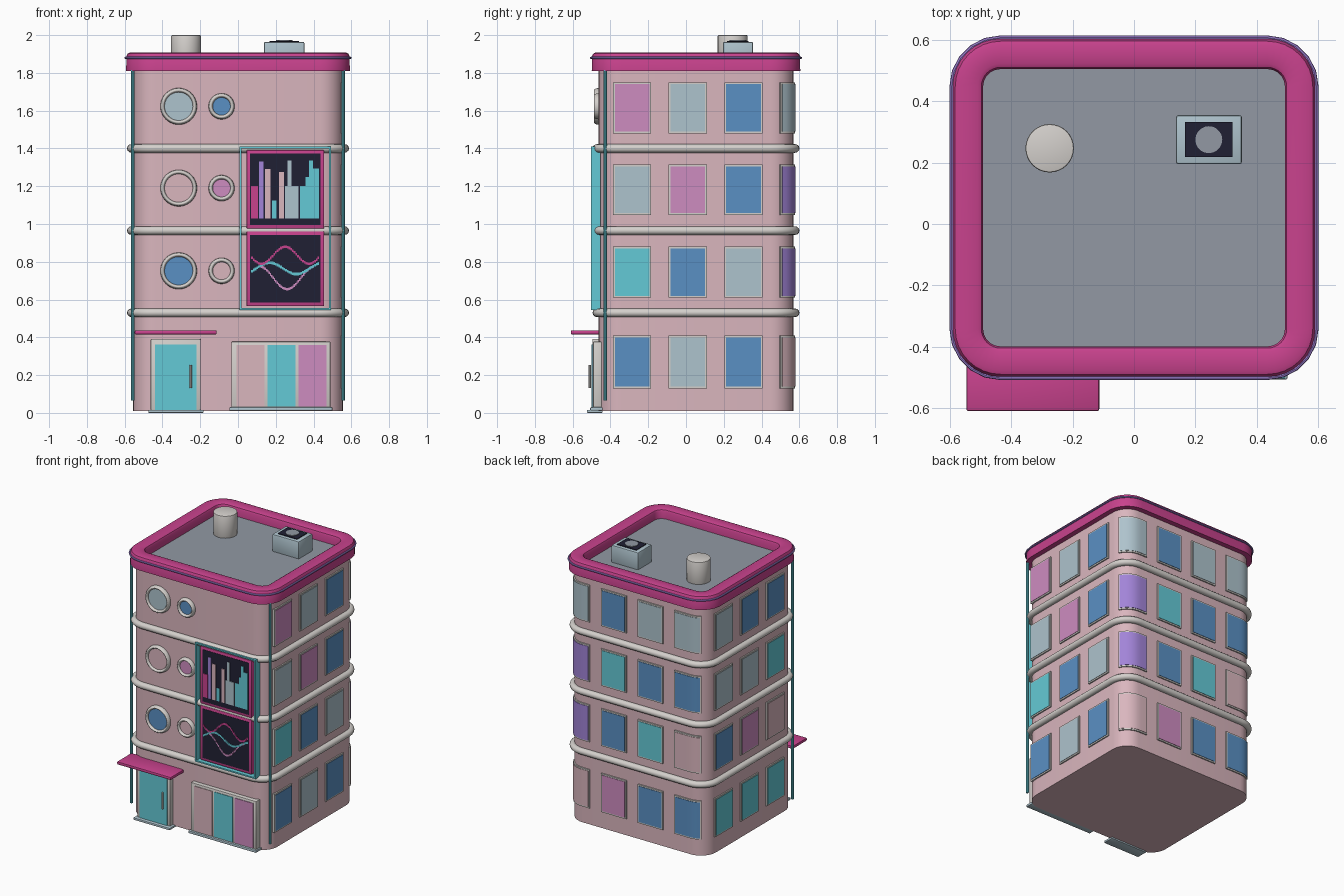
import bpy, bmesh, math
from mathutils import Matrix

if "Cube" in bpy.data.objects:
    bpy.data.objects.remove(bpy.data.objects["Cube"])

HX, HY, CY, R = 0.555, 0.515, 0.053, 0.12     # plan half sizes, centre y, corner radius
SX, SY = HX - R, HY - R
ARC = R * math.pi / 2
FY = CY - HY                                  # front wall plane


def mat(name, r, g, b):
    m = bpy.data.materials.new(name)
    lin = lambda c: (c / 255 / 12.92) if c < 11 else ((c / 255 + 0.055) / 1.055) ** 2.4
    m.diffuse_color = (lin(r), lin(g), lin(b), 1)
    m.use_nodes = True
    m.node_tree.nodes["Principled BSDF"].inputs["Base Color"].default_value = m.diffuse_color
    return m


M = {n: mat(n, *c) for n, c in {
    "wall_pink": (218, 182, 190), "hot_pink": (200, 66, 141), "roof_grey": (146, 153, 163),
    "off_white": (212, 208, 204), "cyan": (100, 202, 214), "blue": (90, 144, 196),
    "pale_blue": (174, 195, 205), "orchid": (206, 140, 192), "lavender": (162, 132, 216),
    "navy": (32, 32, 52)}.items()}
NAMES = list(M)


def finish(name, bm, colors):
    bmesh.ops.recalc_face_normals(bm, faces=bm.faces)
    me = bpy.data.meshes.new(name)
    bm.to_mesh(me)
    bm.free()
    for c in colors:
        me.materials.append(M[c])
    me.shade_smooth()
    me.set_sharp_from_angle(angle=math.radians(35))
    ob = bpy.data.objects.new(name, me)
    bpy.context.collection.objects.link(ob)
    return ob


def box_into(bm, x0, x1, y0, y1, z0, z1, idx=0):
    r = bmesh.ops.create_cube(bm, size=1)
    for v in r["verts"]:
        v.co = ((x0 + x1) / 2 + v.co.x * (x1 - x0), (y0 + y1) / 2 + v.co.y * (y1 - y0),
                (z0 + z1) / 2 + v.co.z * (z1 - z0))
        for f in v.link_faces:
            f.material_index = idx


def box(name, color, x0, x1, y0, y1, z0, z1, bevel=0):
    bm = bmesh.new()
    box_into(bm, x0, x1, y0, y1, z0, z1)
    if bevel:
        bmesh.ops.bevel(bm, geom=bm.edges[:], offset=bevel, segments=2, affect='EDGES', profile=0.5)
    return finish(name, bm, [color])


def cyl(name, color, x, y, z, r, depth, axis='Z', bevel=0, seg=32):
    bm = bmesh.new()
    rot = Matrix.Rotation(math.pi / 2, 4, 'X') if axis == 'Y' else Matrix()
    bmesh.ops.create_cone(bm, cap_ends=True, segments=seg, radius1=r, radius2=r, depth=depth,
                          matrix=Matrix.Translation((x, y, z)) @ rot)
    if bevel:
        edges = [e for e in bm.edges if any(len(f.verts) > 4 for f in e.link_faces)]
        bmesh.ops.bevel(bm, geom=edges, offset=bevel, segments=2, affect='EDGES', profile=0.5)
    return finish(name, bm, [color])


def wall_point(p, off):
    """Point at distance p round the wall (from the right side, y = 0), pushed out by off."""
    sides = [(SY - 0 + CY, 0), (2 * SX, 1), (2 * SY, 2), (2 * SX, 3)]
    corners = [(SX, SY), (-SX, SY), (-SX, -SY), (SX, -SY)]
    for length, k in sides:
        a0 = k * math.pi / 2
        cx, cy = corners[k]
        if p <= length:
            a, back = a0, length - p
        elif p <= length + ARC:
            a, back = a0 + (p - length) / R, 0
        else:
            p -= length + ARC
            continue
        return (cx + (R + off) * math.cos(a) + back * math.sin(a0),
                CY + cy + (R + off) * math.sin(a) - back * math.cos(a0))


def sweep(name, color, profile, closed=True, seg=8):
    """Sweep an (offset, z) profile round the rounded rectangle."""
    bm = bmesh.new()
    rings = []
    for k, (cx, cy) in enumerate([(SX, SY), (-SX, SY), (-SX, -SY), (SX, -SY)]):
        for i in range(seg + 1):
            a = (k + i / seg) * math.pi / 2
            rings.append([bm.verts.new((cx + (R + o) * math.cos(a), CY + cy + (R + o) * math.sin(a), z))
                          for o, z in profile])
    n = len(profile)
    for a, b in zip(rings, rings[1:] + rings[:1]):
        for j in range(n if closed else n - 1):
            bm.faces.new((a[j], b[j], b[(j + 1) % n], a[(j + 1) % n]))
    if not closed:
        bm.faces.new([r[0] for r in rings])
        bm.faces.new([r[-1] for r in rings])
    return finish(name, bm, [color])


def tube(o, z, r, rz, n=12):
    return [(o + r * math.cos(t * math.tau / n), z + rz * math.sin(t * math.tau / n)) for t in range(n)]


# Walls, roof deck, parapet with its trim line, floor bands
sweep("walls", "wall_pink", [(0, 0.01), (0, 1.83)], closed=False)
sweep("roof_deck", "roof_grey", [(-0.03, 1.825), (-0.03, 1.84)], closed=False)
sweep("parapet", "hot_pink", [(-0.063, 1.82), (-0.063, 1.89), (-0.057, 1.902), (-0.045, 1.908), (0.015, 1.908),
                              (0.028, 1.903), (0.036, 1.888), (0.037, 1.81), (-0.02, 1.81)])
sweep("parapet_trim", "lavender", tube(0.04, 1.88, 0.007, 0.006, 8), seg=5)
for i, z in enumerate((0.53, 0.965, 1.40)):
    sweep(f"floor_band_{i + 1}", "off_white", tube(0.008, z, 0.025, 0.023))


# Windows that follow the wall round the corners
def patch(bm, p0, p1, z0, z1, o1, idx, n=8):
    cols = []
    for i in range(n + 1):
        p = p0 + (p1 - p0) * i / n
        a, b = wall_point(p, -0.01), wall_point(p, o1)
        cols.append([bm.verts.new(c) for c in ((*a, z0), (*b, z0), (*b, z1), (*a, z1))])
    faces = [bm.faces.new(cols[0]), bm.faces.new(cols[-1])]
    for a, b in zip(cols, cols[1:]):
        faces += [bm.faces.new((a[j], b[j], b[(j + 1) % 4], a[(j + 1) % 4])) for j in range(4)]
    for f in faces:
        f.material_index = idx


GLASS = {"b": "blue", "g": "pale_blue", "c": "cyan", "o": "orchid", "l": "lavender", "p": "wall_pink"}
ROWS = [(0.13, 0.41, "bgbpobbccc"), (0.61, 0.88, "cbglbcpbop"),
        (1.047, 1.315, "goblcbbggc"), (1.48, 1.75, "ogbgbgggbb")]
for row, (z0, z1, colors) in enumerate(ROWS):
    bm = bmesh.new()
    for i, c in enumerate(colors):
        p = -0.285 + 0.2945 * i
        patch(bm, p - 0.101, p + 0.101, z0, z1, 0.009, NAMES.index("off_white"))
        patch(bm, p - 0.092, p + 0.092, z0 + 0.01, z1 - 0.01, 0.012, NAMES.index(GLASS[c]))
    finish(f"windows_floor_{row + 1}", bm, NAMES)

# Round front windows
for z, big, small in ((1.623, "pale_blue", "blue"), (1.19, "wall_pink", "orchid"), (0.752, "blue", "wall_pink")):
    for x, r, t, c in ((-0.314, 0.085, 0.012, big), (-0.087, 0.057, 0.012, small)):
        bpy.ops.mesh.primitive_torus_add(location=(x, FY, z), rotation=(math.pi / 2, 0, 0), major_radius=r,
                                         minor_radius=t, major_segments=40, minor_segments=10)
        ring = bpy.context.object
        ring.name = "round_window_ring"
        ring.scale.z = 2.2
        ring.data.materials.append(M["off_white"])
        ring.data.shade_smooth()
        cyl("round_window_glass", c, x, FY - 0.003, z, r, 0.016, 'Y')

# Door with step, handle and awning
box("door_frame", "off_white", -0.462, -0.198, FY - 0.034, FY + 0.02, 0.012, 0.392, 0.006)
box("door_glass", "cyan", -0.44, -0.22, FY - 0.038, FY, 0.015, 0.362)
box("door_step", "pale_blue", -0.475, -0.182, FY - 0.062, FY + 0.02, 0, 0.016, 0.004)
cyl("door_handle", "off_white", -0.25, FY - 0.047, 0.193, 0.006, 0.12, seg=10)
box("awning", "hot_pink", -0.547, -0.113, -0.61, FY + 0.02, 0.415, 0.437, 0.007)

# Shop window
box("shop_frame", "off_white", -0.035, 0.49, FY - 0.03, FY + 0.02, 0.02, 0.378, 0.006)
for x, c in ((-0.008, "wall_pink"), (0.156, "cyan"), (0.32, "orchid")):
    box("shop_pane", c, x, x + 0.148, FY - 0.034, FY, 0.035, 0.36)
box("shop_sill", "pale_blue", -0.045, 0.5, FY - 0.045, FY + 0.02, 0.012, 0.03, 0.004)

# Display panels with light frame round them
for i, (z0, z1) in enumerate(((0.565, 0.962), (0.975, 1.392))):
    box(f"display_case_{i + 1}", "hot_pink", 0.045, 0.456, FY - 0.035, FY + 0.01, z0, z1, 0.006)
    box(f"display_screen_{i + 1}", "navy", 0.064, 0.438, FY - 0.037, FY, z0 + 0.02, z1 - 0.02)
T = 0.005
for x in (0.013, 0.488):
    box("light_frame_side", "cyan", x - T, x + T, FY - 0.042, FY + 0.01, 0.545, 1.41)
for z in (0.55, 1.405):
    box("light_frame_rail", "cyan", 0.008, 0.493, FY - 0.042, FY + 0.01, z - T, z + T)

# Skyline bars on the upper screen: x start, width, top, colour
bm = bmesh.new()
for x, w, top, c in ((0.07, 0.037, 1.2, "hot_pink"), (0.112, 0.024, 1.33, "lavender"),
                     (0.144, 0.028, 1.29, "wall_pink"), (0.18, 0.024, 1.125, "cyan"),
                     (0.217, 0.027, 1.275, "wall_pink"), (0.25, 0.012, 1.2, "pale_blue"),
                     (0.262, 0.022, 1.335, "pale_blue"), (0.284, 0.036, 1.2, "pale_blue"),
                     (0.328, 0.03, 1.2, "cyan"), (0.358, 0.018, 1.25, "cyan"),
                     (0.376, 0.02, 1.335, "cyan"), (0.396, 0.032, 1.295, "cyan")):
    box_into(bm, x, x + w, FY - 0.04, FY - 0.036, 1.03, top, NAMES.index(c))
finish("skyline_bars", bm, NAMES)

# Stepped waves on the lower screen: start, end, height rule, colour
bm = bmesh.new()
for x0, x1, rule, c in ((0.07, 0.43, lambda u: 0.835 + 0.045 * math.cos((u - 0.5) * 9), "hot_pink"),
                        (0.07, 0.43, lambda u: 0.765 + 0.03 * math.sin(u * 8 - 0.6), "cyan"),
                        (0.12, 0.4, lambda u: 0.715 - 0.06 * math.cos((u - 0.5) * 6), "orchid")):
    n = 40
    for i in range(n):
        z, w = rule((i + 0.5) / n), (x1 - x0) / n
        box_into(bm, x0 + i * w, x0 + (i + 1) * w, FY - 0.04, FY - 0.036, z - 0.007, z + 0.007, NAMES.index(c))
finish("screen_waves", bm, NAMES)

# Corner light poles
for s in (-1, 1):
    cyl("corner_pole", "cyan", s * 0.557, -0.427, 0.94, 0.009, 1.75, seg=10)

# Roof vent and fan unit
cyl("roof_vent", "off_white", -0.275, 0.247, 1.915, 0.079, 0.17, bevel=0.006)
box("fan_unit", "pale_blue", 0.137, 0.352, 0.195, 0.355, 1.83, 1.964, 0.008)
box("fan_grille", "navy", 0.167, 0.322, 0.218, 0.332, 1.96, 1.969)
cyl("fan_disc", "roof_grey", 0.244, 0.275, 1.97, 0.044, 0.006, seg=20)
